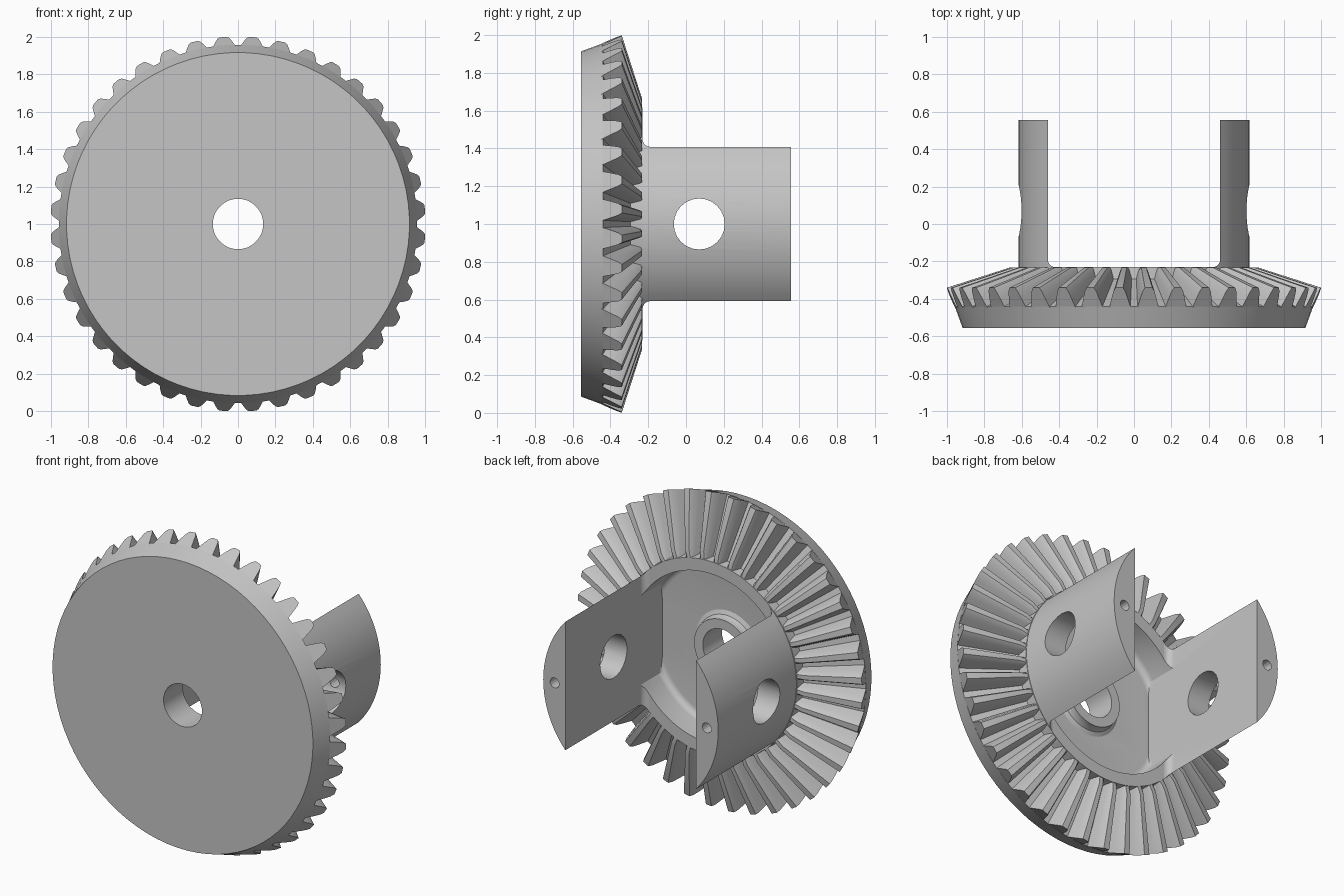
import bpy, bmesh, math
from math import sin, cos, pi, acos, radians

old = bpy.data.objects.get("Cube")
if old:
    bpy.data.objects.remove(old, do_unlink=True)

grey = bpy.data.materials.new("plain_grey")
grey.use_nodes = True
grey.diffuse_color = (0.56, 0.56, 0.56, 1)
grey.node_tree.nodes["Principled BSDF"].inputs["Base Color"].default_value = grey.diffuse_color

CZ = 1.0          # height of the gear axis
TEETH = 40
APEX = -0.02      # y of the pitch cone apex
FRONT, RIM, FLOOR, END = -0.555, -0.23, -0.42, 0.555
HOLE = 0.135


def add_loft(bm, rings):
    """Skin a solid through rings of equal point count."""
    rows = [[bm.verts.new(p) for p in ring] for ring in rings]
    n = len(rows[0])
    for a, b in zip(rows, rows[1:]):
        for i in range(n):
            j = (i + 1) % n
            bm.faces.new((a[i], a[j], b[j], b[i]))
    bm.faces.new(rows[0])
    bm.faces.new(rows[-1])


def make(name, solids):
    bm = bmesh.new()
    for rings in solids:
        add_loft(bm, rings)
    bmesh.ops.recalc_face_normals(bm, faces=bm.faces)
    me = bpy.data.meshes.new(name)
    bm.to_mesh(me)
    bm.free()
    me.materials.append(grey)
    ob = bpy.data.objects.new(name, me)
    bpy.context.collection.objects.link(ob)
    return ob


def disc(r, y, n, x=0.0, limit=9.0):
    """Circle across the gear axis, optionally clipped at +-limit in x."""
    pts = []
    for i in range(n):
        a = 2 * pi * (i + 0.5) / n
        pts.append((x + max(-limit, min(limit, r * cos(a))), y, CZ + r * sin(a)))
    return pts


def cut(ob, cutters):
    for c in cutters:
        m = ob.modifiers.new("cut", "BOOLEAN")
        m.operation, m.solver, m.object = "DIFFERENCE", "EXACT", c
    bpy.context.view_layer.objects.active = ob
    for m in list(ob.modifiers):
        bpy.ops.object.modifier_apply(modifier=m.name)


# Cutters: bore, cross hole, pin holes and the recess between the arms
bore = make("bore_cutter", [[disc(HOLE, -1, 24), disc(HOLE, 0, 24)]])
cross = make("cross_cutter", [[[(x, 0.07 + HOLE * cos(2 * pi * i / 24), CZ + HOLE * sin(2 * pi * i / 24))
                                for i in range(24)] for x in (-1, 1)]])
pins = make("pin_cutter", [[disc(0.032, 0.12, 14, s * 0.535), disc(0.032, 1, 14, s * 0.535)]
                           for s in (-1, 1)])
quarter = [radians(t) for t in range(0, 91, 18)]
recess_rings = [disc(0.5 + 0.04 * sin(t), FLOOR + 0.04 - 0.04 * cos(t), 120, limit=0.4605) for t in quarter]
recess_rings.append(disc(0.54, -0.185, 120, limit=0.4605))
recess = make("recess_cutter", [recess_rings])
cutters = [bore, cross, pins, recess]
for c in cutters:
    c.hide_render = True

# Gear blank: flat front, flared edge, root cone and hub rim
profile = [(0.915, FRONT), (0.957, -0.44), (0.622, -0.293), (0.618, RIM)]
blank = make("gear_blank", [[disc(r, y, 80) for r, y in profile]])
cut(blank, [recess, bore])

# Raised boss around the bore
boss_profile = [(0.235, FLOOR - 0.01), (0.23, FLOOR), (0.205, FLOOR + 0.012),
                (0.195, FLOOR + 0.035), (0.195, FLOOR + 0.06)]
boss = make("bore_boss", [[disc(r, y, 40) for r, y in boss_profile]])
cut(boss, [bore])


# Bevel teeth: one section scaled toward the cone apex
def tooth_section(scale, angle):
    half = [(0.937, -0.47, 0.064), (0.957, -0.44, 0.056), (0.978, -0.395, 0.043),
            (0.993, -0.36, 0.032), (1.0, -0.34, 0.02)]
    outline = half + [(r, y, -w) for r, y, w in reversed(half)]
    pts = []
    for r, y, w in outline:
        r, w = r * scale, w * scale
        y = min(APEX + (y - APEX) * scale, RIM - 0.003)
        pts.append((r * cos(angle) - w * sin(angle), y, CZ + r * sin(angle) + w * cos(angle)))
    return pts


teeth = make("bevel_teeth", [[tooth_section(s, 2 * pi * (k + 0.5) / TEETH) for s in (1, 0.667, 0.6)]
                             for k in range(TEETH)])


# Two arms: circular segments with a fillet where they meet the rim
def arm_section(side, inner, y, radius=0.615, n=20):
    a = acos(inner / radius)
    angles = [-a + 2 * a * i / n for i in range(n + 1)]
    return [(side * radius * cos(t), y, CZ + radius * sin(t)) for t in angles]


arms = []
for side, name in ((1, "left_arm"), (-1, "right_arm")):
    rings = [arm_section(side, 0.42, -0.28)]
    rings += [arm_section(side, 0.42 + 0.04 * cos(t), RIM + 0.04 - 0.04 * sin(t)) for t in reversed(quarter)]
    rings.append(arm_section(side, 0.46, END))
    arm = make(name, [rings])
    cut(arm, [recess, cross, pins])
    arms.append(arm)

for c in cutters:
    bpy.data.objects.remove(c, do_unlink=True)

# Smooth curved surfaces, keep machined edges sharp
bpy.ops.object.select_all(action="DESELECT")
for ob in [blank, boss, teeth] + arms:
    ob.select_set(True)
bpy.context.view_layer.objects.active = blank
bpy.ops.object.shade_smooth_by_angle(angle=radians(25))
